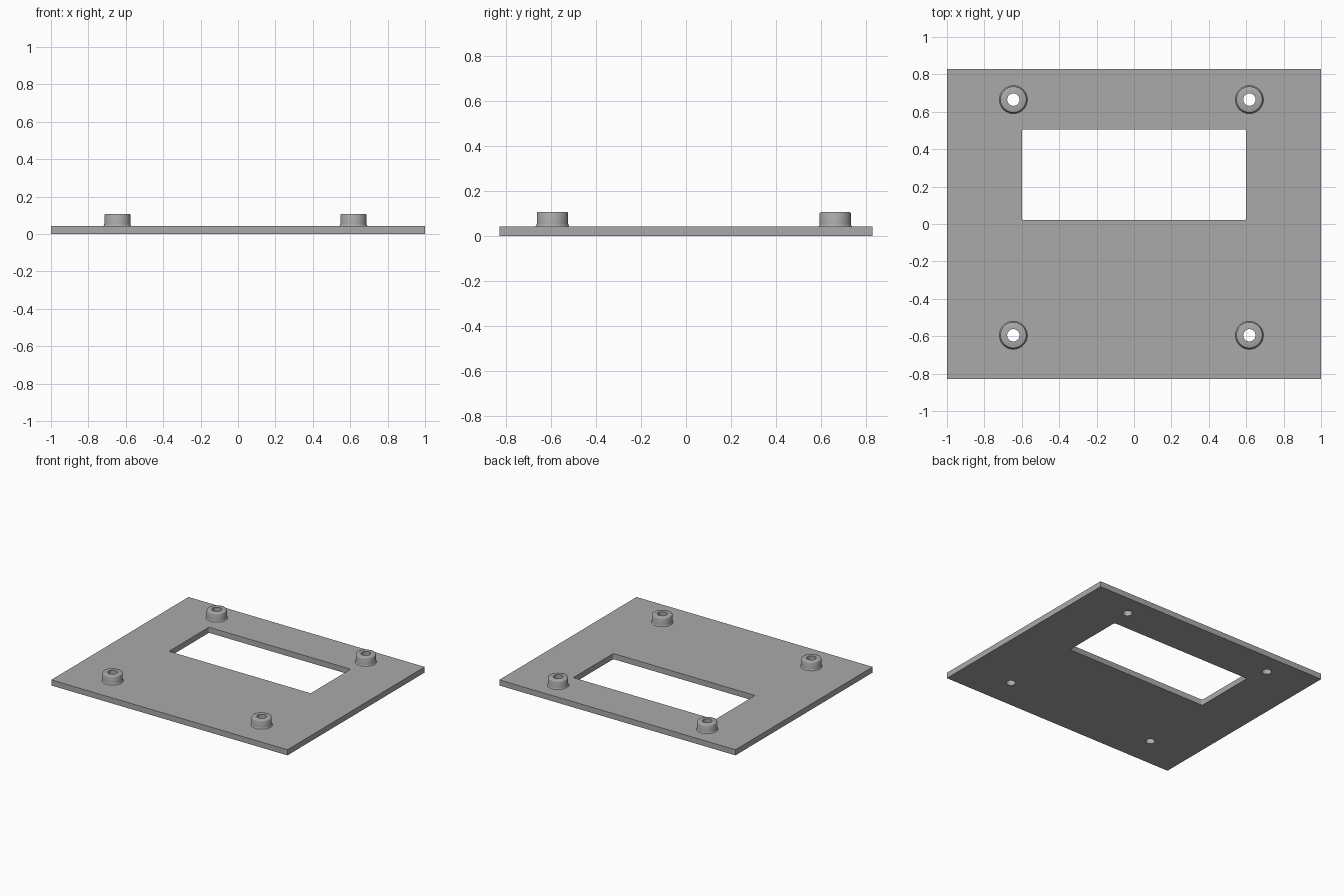
import bpy, bmesh, math

cube = bpy.data.objects.get("Cube")
if cube:
    bpy.data.objects.remove(cube, do_unlink=True)

PLATE_TOP, BOSS_TOP = 0.043, 0.107
HOLE_R = 0.033
SPOTS = [(x, y) for x in (-0.645, 0.617) for y in (-0.595, 0.665)]

grey = bpy.data.materials.new("plain_grey")
grey.use_nodes = True
colour = (0.4, 0.4, 0.4, 1)
grey.diffuse_color = colour
grey.node_tree.nodes["Principled BSDF"].inputs["Base Color"].default_value = colour


def finish(name, bm):
    bmesh.ops.recalc_face_normals(bm, faces=bm.faces)
    mesh = bpy.data.meshes.new(name)
    bm.to_mesh(mesh)
    bm.free()
    mesh.materials.append(grey)
    ob = bpy.data.objects.new(name, mesh)
    bpy.context.collection.objects.link(ob)
    return ob


def box(name, x0, x1, y0, y1, z0, z1, corner=0):
    bm = bmesh.new()
    bmesh.ops.create_cube(bm, size=1)
    for v in bm.verts:
        v.co = [lo if c < 0 else hi for c, lo, hi in
                zip(v.co, (x0, y0, z0), (x1, y1, z1))]
    if corner:
        upright = [e for e in bm.edges
                   if abs(e.verts[0].co.z - e.verts[1].co.z) > 0.01]
        bmesh.ops.bevel(bm, geom=upright, offset=corner, segments=3,
                        profile=0.5, affect='EDGES')
    return finish(name, bm)


def lathe(name, profile, x, y, steps=48):
    # Closed ring profile of (radius, height) spun around an upright axis
    bm = bmesh.new()
    rings = []
    for i in range(steps):
        a = math.tau * i / steps
        rings.append([bm.verts.new((x + r * math.cos(a), y + r * math.sin(a), z))
                      for r, z in profile])
    n = len(profile)
    for i in range(steps):
        a, b = rings[i], rings[(i + 1) % steps]
        for j in range(n):
            k = (j + 1) % n
            bm.faces.new((a[j], b[j], b[k], a[k]))
    return finish(name, bm)


def cut(target, cutter):
    mod = target.modifiers.new("cut", 'BOOLEAN')
    mod.operation = 'DIFFERENCE'
    mod.solver = 'EXACT'
    mod.object = cutter
    bpy.context.view_layer.objects.active = target
    bpy.ops.object.modifier_apply(modifier=mod.name)
    bpy.data.objects.remove(cutter, do_unlink=True)


# Base plate with a rectangular window
plate = box("base_plate", -1, 1, -0.83, 0.83, 0, PLATE_TOP)
cut(plate, box("window_cutter", -0.6, 0.6, 0.022, 0.505, -0.1, 0.2, 0.008))

# Screw holes and hollow standoffs with a flared foot and a softened rim
boss_profile = [(HOLE_R, PLATE_TOP), (0.075, PLATE_TOP), (0.071, 0.048),
                (0.07, 0.054), (0.07, 0.101), (0.068, 0.105),
                (0.064, BOSS_TOP), (HOLE_R, BOSS_TOP)]
for i, (x, y) in enumerate(SPOTS):
    bm = bmesh.new()
    bmesh.ops.create_cone(bm, cap_ends=True, segments=48, radius1=HOLE_R,
                          radius2=HOLE_R, depth=0.4)
    bmesh.ops.translate(bm, verts=bm.verts, vec=(x, y, 0))
    cut(plate, finish("hole_cutter", bm))
    boss = lathe(f"standoff_{i + 1}", boss_profile, x, y)
    bpy.ops.object.select_all(action='DESELECT')
    boss.select_set(True)
    bpy.context.view_layer.objects.active = boss
    bpy.ops.object.shade_smooth_by_angle(angle=math.radians(40))

bpy.ops.object.select_all(action='DESELECT')
plate.select_set(True)
bpy.context.view_layer.objects.active = plate
bpy.ops.object.shade_smooth_by_angle(angle=math.radians(32))
